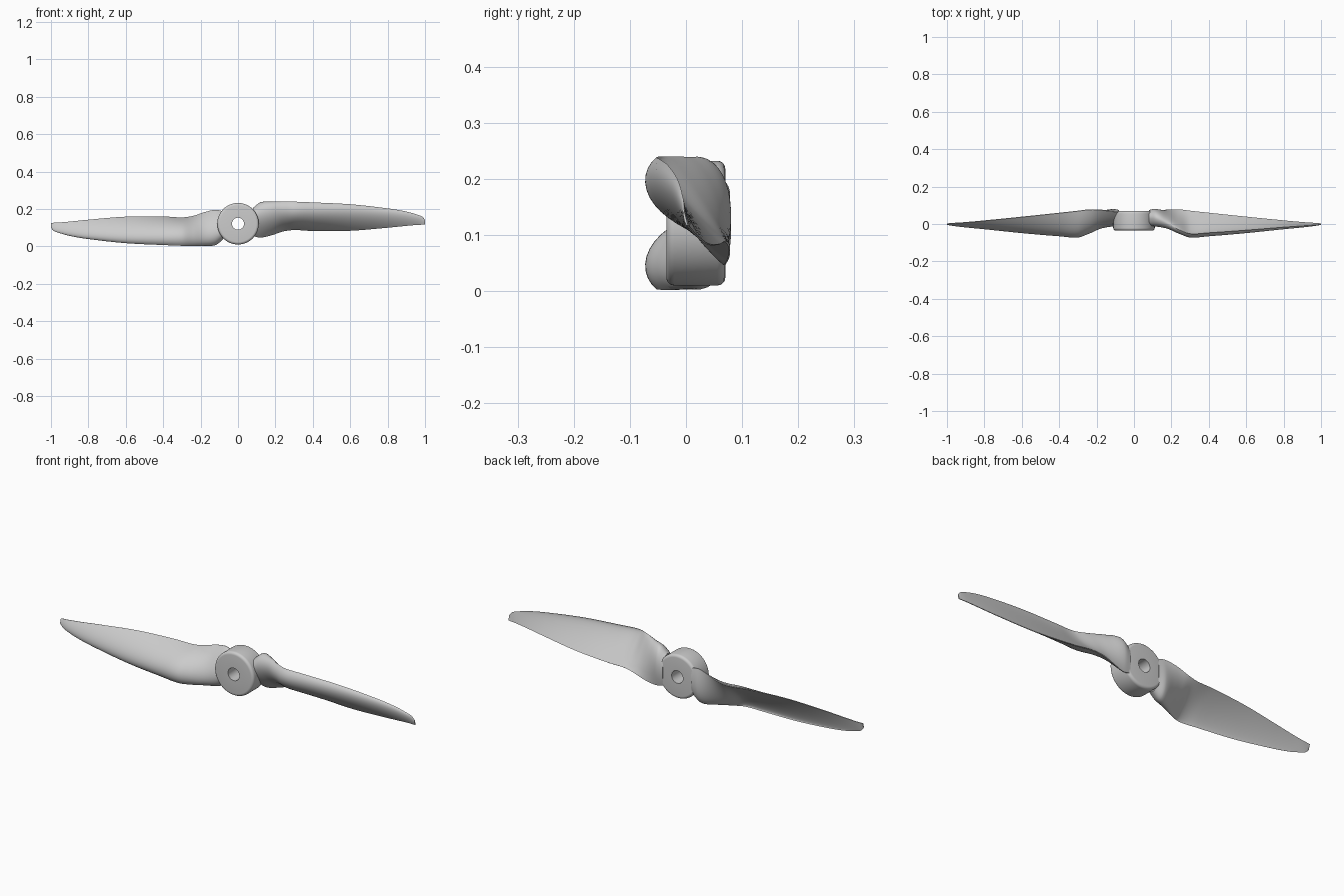
import bpy, bmesh, math
from mathutils import Vector

if "Cube" in bpy.data.objects:
    bpy.data.objects.remove(bpy.data.objects["Cube"])

CZ = 0.121  # height of the spin axis


def finish(name, bm, angle=35):
    bmesh.ops.recalc_face_normals(bm, faces=bm.faces)
    me = bpy.data.meshes.new(name)
    bm.to_mesh(me)
    bm.free()
    ob = bpy.data.objects.new(name, me)
    bpy.context.collection.objects.link(ob)
    bpy.ops.object.select_all(action='DESELECT')
    ob.select_set(True)
    bpy.context.view_layer.objects.active = ob
    bpy.ops.object.shade_smooth_by_angle(angle=math.radians(angle))
    return ob


def bridge(bm, rings, closed_end=False):
    n = len(rings[0])
    pairs = list(zip(rings, rings[1:]))
    if closed_end:
        pairs.append((rings[-1], rings[0]))
    for a, b in pairs:
        for i in range(n):
            j = (i + 1) % n
            bm.faces.new((a[i], a[j], b[j], b[i]))


# Hub: bored, round-edged ring turned about the y axis
R, BORE, Y0, Y1, BEV = 0.111, 0.032, -0.035, 0.07, 0.014
profile = [(BORE, Y0)]
for k in range(6):
    a = math.pi / 2 * k / 5
    profile.append((R - BEV + BEV * math.sin(a), Y0 + BEV - BEV * math.cos(a)))
for k in range(6):
    a = math.pi / 2 * k / 5
    profile.append((R - BEV + BEV * math.cos(a), Y1 - BEV + BEV * math.sin(a)))
profile.append((BORE, Y1))
bm = bmesh.new()
SEG = 72
rings = []
for r, y in profile:
    rings.append([bm.verts.new((r * math.cos(2 * math.pi * i / SEG), y,
                                r * math.sin(2 * math.pi * i / SEG))) for i in range(SEG)])
bridge(bm, rings, closed_end=True)
hub = finish("hub", bm)
hub.location.z = CZ

# Blade stations: x, leading y, z, trailing y, z, front bulge, back bulge
STATIONS = [
    (0.080, 0.030, 0.205, 0.065, 0.055, 0.050, 0.030),
    (0.120, 0.025, 0.235, 0.068, 0.047, 0.052, 0.036),
    (0.180, -0.002, 0.238, 0.076, 0.060, 0.045, 0.025),
    (0.240, -0.030, 0.240, 0.077, 0.080, 0.052, 0.006),
    (0.300, -0.052, 0.239, 0.070, 0.088, 0.056, -0.012),
    (0.400, -0.047, 0.235, 0.059, 0.083, 0.048, -0.014),
    (0.600, -0.033, 0.225, 0.038, 0.084, 0.034, -0.010),
    (0.800, -0.017, 0.203, 0.018, 0.100, 0.020, -0.005),
    (0.900, -0.010, 0.186, 0.009, 0.110, 0.013, -0.002),
    (0.960, -0.006, 0.169, 0.005, 0.115, 0.008, 0.000),
    (0.985, -0.004, 0.159, 0.003, 0.116, 0.005, 0.000),
    (1.000, -0.003, 0.142, 0.002, 0.117, 0.003, 0.000),
]


def slope(k, c):
    a, b = STATIONS[max(k - 1, 0)], STATIONS[min(k + 1, len(STATIONS) - 1)]
    return (b[c] - a[c]) / (b[0] - a[0])


def interpolate(k, t):
    p, q = STATIONS[k], STATIONS[k + 1]
    h = q[0] - p[0]
    out = [p[0] + h * t]
    for c in range(1, 7):
        out.append((2 * t**3 - 3 * t**2 + 1) * p[c] + (t**3 - 2 * t**2 + t) * h * slope(k, c)
                   + (3 * t**2 - 2 * t**3) * q[c] + (t**3 - t**2) * h * slope(k + 1, c))
    return out


def section(bm, s, n=18):
    x, ly, lz, ty, tz, front, back = s
    le, te = Vector((x, ly, lz)), Vector((x, ty, tz))
    d = te - le
    nrm = Vector((0, d.z, -d.y)).normalized()  # towards the front
    ts = [(1 - math.cos(math.pi * i / n)) / 2 for i in range(n + 1)]
    pts = []
    for t in ts:
        pts.append(le + d * t + nrm * (front * math.sqrt(t) * (1 - t) / 0.385 + 0.0015 * t))
    for t in reversed(ts[1:]):
        pts.append(le + d * t - nrm * (back * math.sqrt(t) * (1 - t) / 0.385 + 0.0015 * t))
    return [bm.verts.new(p - Vector((0, 0, CZ))) for p in pts]


bm = bmesh.new()
STEPS = 6
rings = [section(bm, interpolate(k, i / STEPS))
         for k in range(len(STATIONS) - 1) for i in range(STEPS)]
rings.append(section(bm, STATIONS[-1]))
bridge(bm, rings)
bm.faces.new(rings[0])
bm.faces.new(rings[-1])
right_blade = finish("right_blade", bm)
right_blade.location.z = CZ

# Second blade: same shape, half a turn about the axis
left_blade = right_blade.copy()
left_blade.name = "left_blade"
left_blade.rotation_euler.y = math.pi
bpy.context.collection.objects.link(left_blade)
